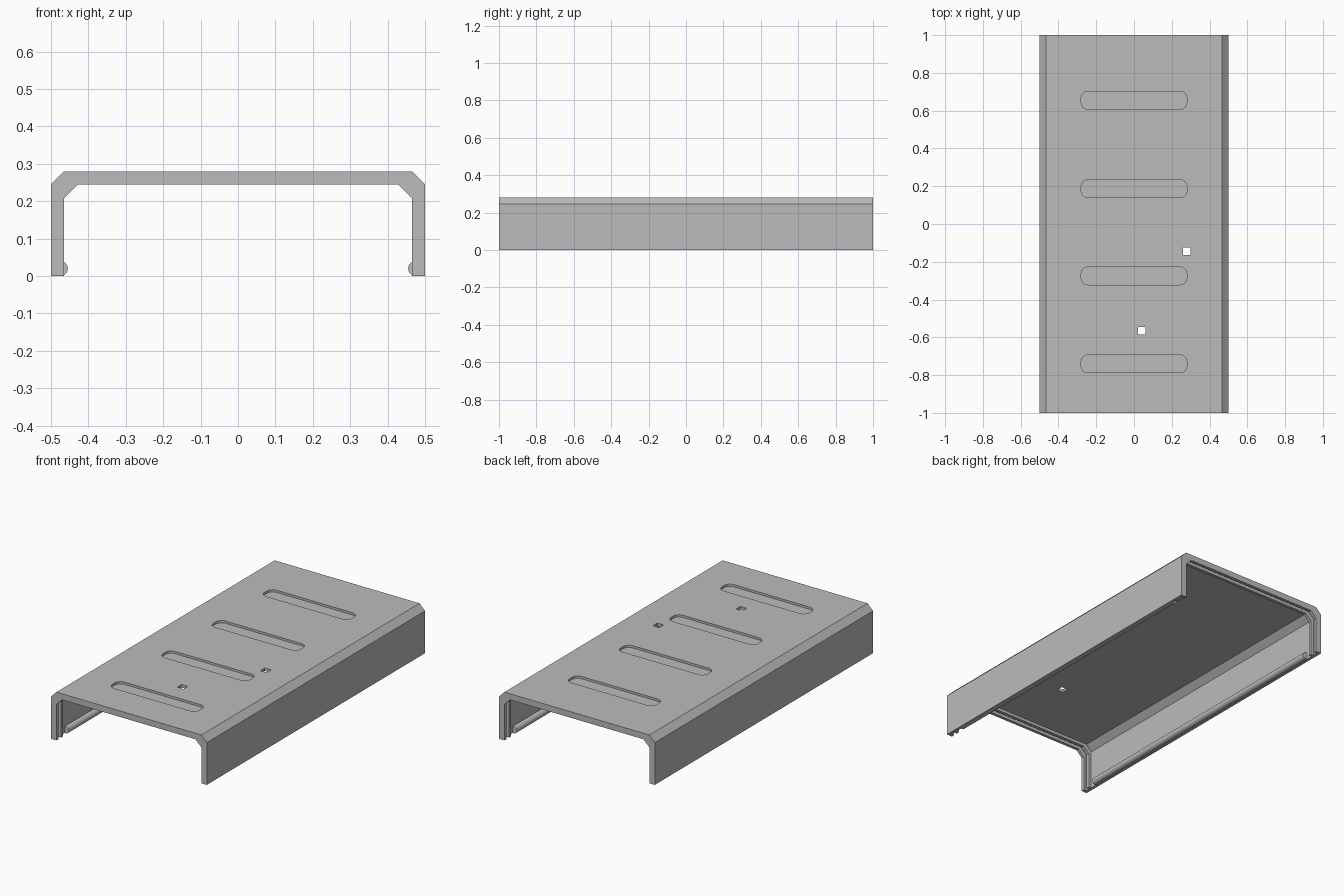
import bpy, bmesh, math
from mathutils import Matrix

cube = bpy.data.objects.get("Cube")
if cube:
    bpy.data.objects.remove(cube, do_unlink=True)

grey = bpy.data.materials.new("grey_plastic")
grey.use_nodes = True
COLOUR = (0.5, 0.5, 0.5, 1)
grey.diffuse_color = COLOUR
grey.node_tree.nodes["Principled BSDF"].inputs["Base Color"].default_value = COLOUR


def finish(bm, name):
    bmesh.ops.recalc_face_normals(bm, faces=bm.faces)
    mesh = bpy.data.meshes.new(name)
    bm.to_mesh(mesh)
    bm.free()
    mesh.materials.append(grey)
    obj = bpy.data.objects.new(name, mesh)
    bpy.context.collection.objects.link(obj)
    return obj


def prism(name, points, depth):
    """Extrude a closed outline of 3D points by a vector."""
    bm = bmesh.new()
    face = bm.faces.new([bm.verts.new(p) for p in points])
    new = bmesh.ops.extrude_face_region(bm, geom=[face])["geom"]
    bmesh.ops.translate(bm, vec=depth, verts=[v for v in new if isinstance(v, bmesh.types.BMVert)])
    return finish(bm, name)


def channel(name, x, top, bevel, bottom, y0, y1):
    """Box along y with its two upper edges chamfered."""
    half = [(x, bottom), (x, top - bevel), (x - bevel, top)]
    outline = half + [(-px, pz) for px, pz in reversed(half)]
    return prism(name, [(px, y0, pz) for px, pz in outline], (0, y1 - y0, 0))


def pocket(name, cx, cy, w, h, r, z0, z1):
    """Rounded rectangle standing along z."""
    pts = []
    for i, (sx, sy) in enumerate([(1, 1), (-1, 1), (-1, -1), (1, -1)]):
        for k in range(7):
            a = math.radians(90 * i + 15 * k)
            pts.append((cx + sx * (w / 2 - r) + r * math.cos(a),
                        cy + sy * (h / 2 - r) + r * math.sin(a), z0))
    return prism(name, pts, (0, 0, z1 - z0))


# Chamfered shell
W, H, T, C = 0.5, 0.28, 0.0175, 0.035
shell = channel("shell", W, H, C, 0, -1, 1)

# Open channel, thinner middle chamber and the end panel grooves
cutters = [channel("channel_cutter", W - 2 * T, H - 2 * T, 0.037, -0.1, -1.1, 1.1),
           channel("chamber_cutter", W - T, H - T, C, -0.1, -0.94, 0.94)]
for s in (-1, 1):
    y0, y1 = sorted((s * 0.958, s * 0.9825))
    cutters.append(channel("groove_cutter", W - T, H - T, C, -0.1, y0, y1))

# Shallow slots in the top
for y in (0.655, 0.187, -0.275, -0.74):
    cutters.append(pocket("slot_cutter", 0, y, 0.56, 0.094, 0.036, H - 0.013, H + 0.1))

# Small square through holes
for x, y in ((0.28, -0.145), (0.04, -0.565)):
    cutters.append(pocket("hole_cutter", x, y, 0.04, 0.04, 0.004, 0.1, H + 0.1))

for cutter in cutters:
    cutter.hide_render = True
    mod = shell.modifiers.new("cut", 'BOOLEAN')
    mod.operation = 'DIFFERENCE'
    mod.solver = 'EXACT'
    mod.object = cutter
bpy.context.view_layer.objects.active = shell
for mod in list(shell.modifiers):
    bpy.ops.object.modifier_apply(modifier=mod.name)
for cutter in cutters:
    bpy.data.objects.remove(cutter, do_unlink=True)

# Rounded snap rails along the lower inside of both walls
for s, name in ((1, "left_rail"), (-1, "right_rail")):
    bm = bmesh.new()
    bmesh.ops.create_cone(bm, cap_ends=True, segments=32, radius1=0.02, radius2=0.02, depth=1.8,
                          matrix=Matrix.Translation((s * 0.475, 0, 0.02)) @ Matrix.Rotation(math.pi / 2, 4, 'X'))
    rail = finish(bm, name)
    bpy.ops.object.select_all(action='DESELECT')
    rail.select_set(True)
    bpy.context.view_layer.objects.active = rail
    bpy.ops.object.shade_smooth_by_angle(angle=math.radians(30))
